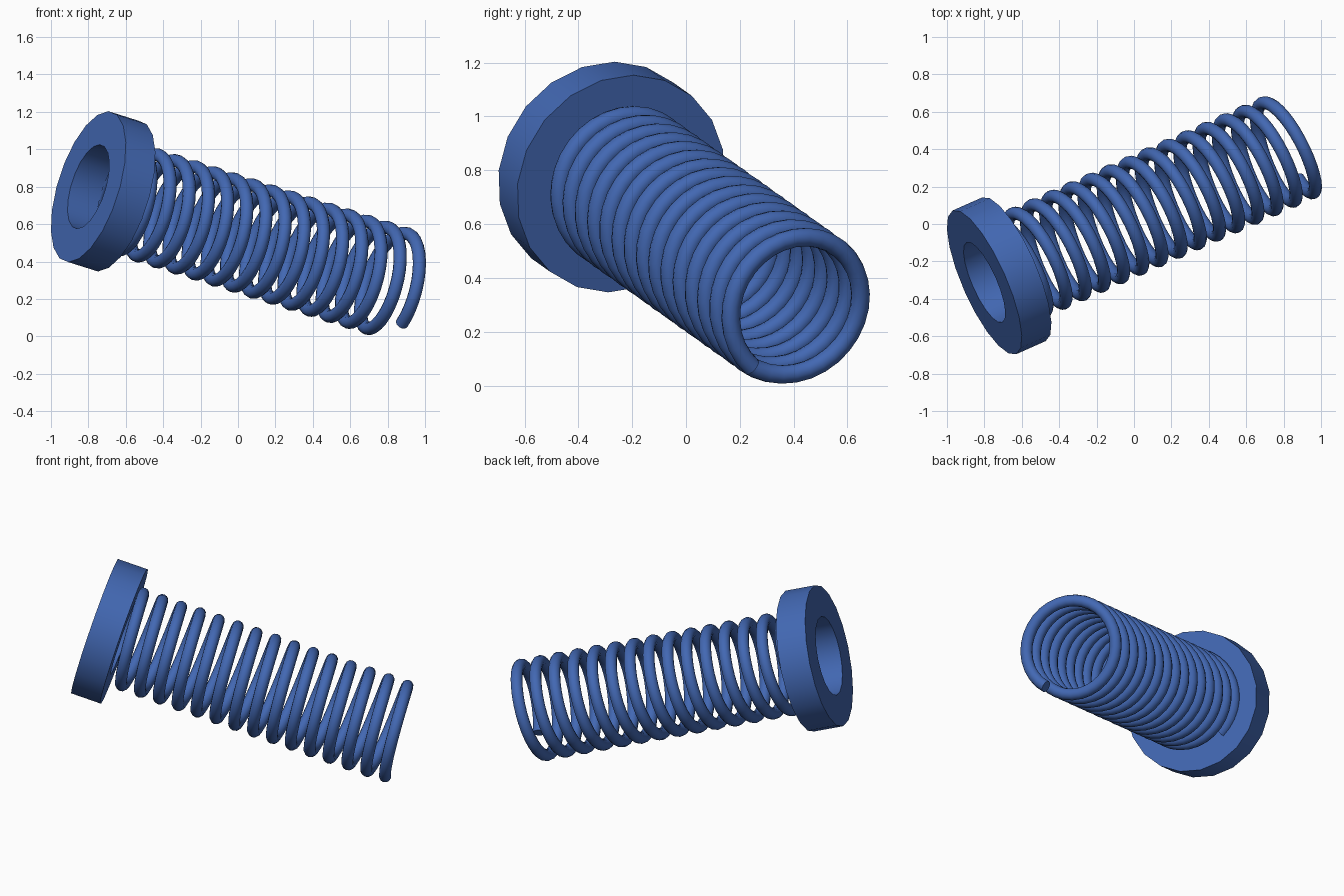
import bpy, bmesh, math
from mathutils import Vector

if "Cube" in bpy.data.objects:
    bpy.data.objects.remove(bpy.data.objects["Cube"])

# Tilted spring axis and the two directions across it
AXIS = Vector((0.878, 0.389, -0.277)).normalized()
UP = (Vector((0, 0, 1)) - AXIS * AXIS.z).normalized()
SIDE = AXIS.cross(UP)
BASE = Vector((-0.80, -0.312, 0.80))      # centre of the collar's outer face

blue = bpy.data.materials.new("blue")
blue.diffuse_color = (0.055, 0.138, 0.45, 1)
blue.use_nodes = True
blue.node_tree.nodes["Principled BSDF"].inputs["Base Color"].default_value = blue.diffuse_color


def radial(angle):
    return UP * math.cos(angle) + SIDE * math.sin(angle)


def finish(name, bm):
    bmesh.ops.recalc_face_normals(bm, faces=bm.faces)
    mesh = bpy.data.meshes.new(name)
    bm.to_mesh(mesh)
    bm.free()
    mesh.materials.append(blue)
    obj = bpy.data.objects.new(name, mesh)
    bpy.context.collection.objects.link(obj)
    bpy.ops.object.select_all(action='DESELECT')
    obj.select_set(True)
    bpy.context.view_layer.objects.active = obj
    bpy.ops.object.shade_smooth_by_angle(angle=math.radians(35))
    return obj


def bridge(bm, rings, closed):
    """Join neighbouring rings with quads; closed loops back to the first ring."""
    pairs = list(zip(rings, rings[1:]))
    if closed:
        pairs.append((rings[-1], rings[0]))
    for a, b in pairs:
        n = len(a)
        for i in range(n):
            j = (i + 1) % n
            bm.faces.new((a[i], a[j], b[j], b[i]))


# Collar: rectangular section swept round the axis, with a through hole
SIDES, THICK = 20, 0.18
section = [(0.42, 0), (0.42, THICK), (0.234, THICK), (0.234, 0)]
bm = bmesh.new()
rings = []
for k in range(SIDES):
    out = radial(2 * math.pi * k / SIDES)
    rings.append([bm.verts.new(BASE + out * r + AXIS * s) for r, s in section])
bridge(bm, rings, True)
finish("collar", bm)

# Coil: round wire swept along a helix, starting just inside the collar
PITCH, RADIUS, WIRE = 0.1167, 0.274, 0.035
START, END = 0.165, 1.892                 # distances along the axis
TOP_AT = 1.846                            # where the last turn passes its top
STEPS, WIRE_SIDES = 480, 12
bm = bmesh.new()
rings = []
for k in range(STEPS + 1):
    s = START + (END - START) * k / STEPS
    angle = 2 * math.pi * (s - TOP_AT) / PITCH
    out = radial(angle)
    centre = BASE + AXIS * s + out * RADIUS
    tangent = (radial(angle + math.pi / 2) * RADIUS
               + AXIS * PITCH / (2 * math.pi)).normalized()
    across = tangent.cross(out)
    ring = []
    for i in range(WIRE_SIDES):
        a = 2 * math.pi * i / WIRE_SIDES
        ring.append(bm.verts.new(centre + (out * math.cos(a) + across * math.sin(a)) * WIRE))
    rings.append(ring)
bridge(bm, rings, False)
bm.faces.new(rings[0])
bm.faces.new(rings[-1])
finish("coil", bm)
